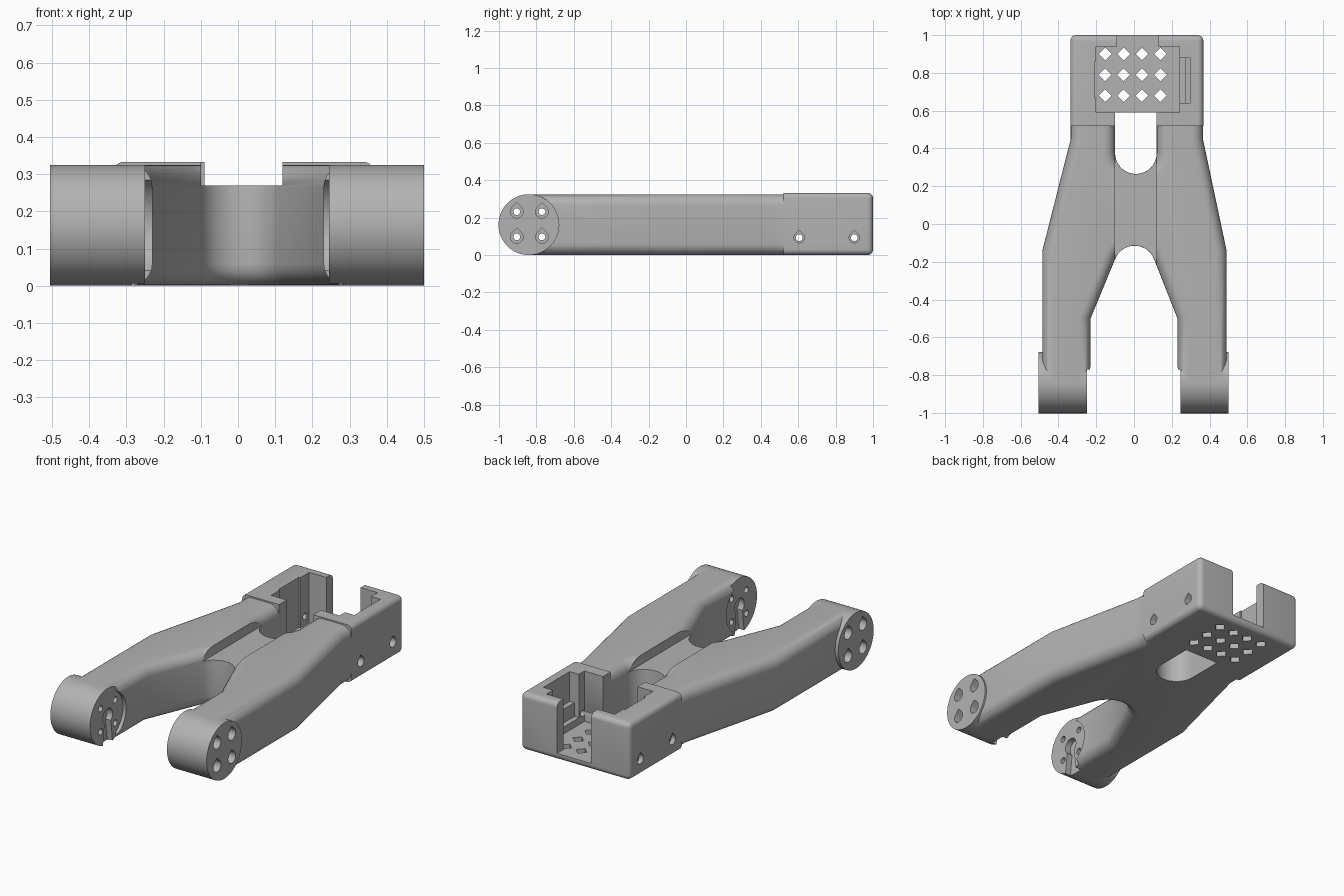
import bpy, bmesh
from math import cos, sin, radians

cube = bpy.data.objects.get("Cube")
if cube:
    bpy.data.objects.remove(cube, do_unlink=True)

grey = bpy.data.materials.new("plain grey")
grey.use_nodes = True
grey.diffuse_color = (0.45, 0.45, 0.45, 1)
grey.node_tree.nodes["Principled BSDF"].inputs["Base Color"].default_value = (0.45, 0.45, 0.45, 1)


def arc(cx, cy, r, start, end, steps):
    angles = [radians(start + (end - start) * i / steps) for i in range(steps + 1)]
    return [(cx + r * cos(a), cy + r * sin(a)) for a in angles]


def rect(u0, u1, v0, v1):
    return [(u0, v0), (u1, v0), (u1, v1), (u0, v1)]


def teardrop(y, z, r):
    return arc(y, z, r, 135, 405, 18) + [(y, z + r * 1.41)]


def circle(y, z, r, steps=48):
    return arc(y, z, r, 0, 360, steps)[:-1]


def prism(name, points, axis, low, high, bevel=0, keep=None):
    """Extrude a profile along x (y, z points) or z (x, y points)."""
    bm = bmesh.new()
    if axis == "X":
        verts = [bm.verts.new((low, u, v)) for u, v in points]
        move = (high - low, 0, 0)
    else:
        verts = [bm.verts.new((u, v, low)) for u, v in points]
        move = (0, 0, high - low)
    face = bm.faces.new(verts)
    ext = bmesh.ops.extrude_face_region(bm, geom=[face])
    bmesh.ops.translate(bm, vec=move,
                        verts=[g for g in ext["geom"] if isinstance(g, bmesh.types.BMVert)])
    bmesh.ops.recalc_face_normals(bm, faces=bm.faces)
    if bevel:
        edges = [e for e in bm.edges if keep(e.verts[0].co, e.verts[1].co)]
        bmesh.ops.bevel(bm, geom=edges, offset=bevel, segments=6, profile=0.5, affect="EDGES")
    mesh = bpy.data.meshes.new(name)
    bm.to_mesh(mesh)
    bm.free()
    mesh.materials.append(grey)
    obj = bpy.data.objects.new(name, mesh)
    bpy.context.collection.objects.link(obj)
    return obj


def combine(target, tool, operation="DIFFERENCE"):
    mod = target.modifiers.new("combine", "BOOLEAN")
    mod.operation, mod.solver, mod.object = operation, "EXACT", tool
    bpy.context.view_layer.objects.active = target
    bpy.ops.object.modifier_apply(modifier=mod.name)
    bpy.data.objects.remove(tool, do_unlink=True)


def cut(points, axis, low, high):
    combine(frame, prism("cutter", points, axis, low, high))


# Forked frame with rounded long edges
HEIGHT, FRONT, TAIL = 0.325, -0.84, 0.58
outline = ([(-0.335, TAIL), (-0.335, 0.45), (-0.485, -0.14), (-0.485, FRONT),
            (-0.23, FRONT), (-0.23, -0.5)]
           + arc(0.003, -0.225, 0.11, 157, 23, 16)
           + [(0.23, -0.5), (0.23, FRONT), (0.49, FRONT), (0.49, -0.14),
              (0.365, 0.45), (0.365, TAIL), (0.12, TAIL)]
           + arc(0.01, 0.375, 0.11, 0, -180, 20)
           + [(-0.1, TAIL)])


def frame_edges(a, b):
    if abs(a.z - b.z) > 0.01:
        return False
    at_end = abs(a.y - b.y) < 0.001 and (a.y < -0.8 or a.y > 0.55)
    under_slot = a.z < 0.1 and all(abs(p.x - 0.01) < 0.13 and p.y > 0.2 for p in (a, b))
    return not at_end and not under_slot


frame = prism("fork_frame", outline, "Z", 0, HEIGHT, 0.06, frame_edges)

# Raised rear housing
housing = prism("housing", rect(-0.337, 0.367, 0.52, 1), "Z", 0, 0.333, 0.03,
                lambda a, b: a.y > 0.9 or b.y > 0.9)
combine(frame, housing, "UNION")

# Central slot and lowered bridge
cut(rect(-0.1, 0.12, 0.45, 0.59), "Z", -0.1, 0.5)
cut(rect(-0.1, 0.12, -0.3, 0.59), "Z", 0.27, 0.5)

# Housing pocket, rear opening and side recesses
cut(rect(-0.2, 0.24, 0.59, 0.94), "Z", 0.04, 0.5)
cut(rect(-0.21, -0.15, 0.67, 0.86), "Z", 0.04, 0.5)
cut(rect(-0.09, 0.13, 0.9, 1.1), "Z", 0.04, 0.5)
cut(rect(0.2, 0.27, 0.64, 0.88), "Z", 0.08, 0.5)
cut(rect(0.2, 0.3, 0.64, 0.88), "Z", 0.16, 0.5)

# Diamond vents in the floor
for x in (-0.153, -0.055, 0.042, 0.14):
    for y in (0.68, 0.79, 0.9):
        cut(circle(x, y, 0.034, 4), "Z", -0.1, 0.1)

# Round joint ends, with recessed inner faces
AXLE = HEIGHT / 2
for outer, inner, side in ((-0.505, -0.25, -1), (0.5, 0.245, 1)):
    low, high = sorted((inner, inner - side * 0.06))
    cut(circle(FRONT, AXLE, 0.14), "X", low, high)
    cut(rect(-0.9, -0.77, -0.1, 0.5), "X", low, high)
    low, high = sorted((outer, inner))
    combine(frame, prism("joint", circle(FRONT, AXLE, AXLE, 64), "X", low, high), "UNION")
    # Keyhole on the inner face
    low, high = sorted((inner - side * 0.02, inner + side * 0.035))
    keyhole = arc(FRONT, AXLE, 0.045, -50, 230, 20) + [(FRONT - 0.05, -0.05), (FRONT + 0.05, -0.05)]
    cut(keyhole, "X", low, high)

# Screw holes through joints and housing walls, with wide outer seats
joint_holes = [(y, z, 0.15) for y in (-0.905, -0.77) for z in (0.097, 0.232)]
wall_holes = [(y, 0.093, 0.04) for y in (0.605, 0.9)]
for y, z, depth in joint_holes + wall_holes:
    cut(circle(y, z, 0.018, 20), "X", -0.7, 0.7)
    edge = 0.5 if y < 0 else 0.35
    radius = 0.034 if y < 0 else 0.028
    for low, high in ((-0.7, -edge + depth), (edge - depth, 0.7)):
        cut(teardrop(y, z, radius), "X", low, high)

# Smooth the rounded surfaces, keep the sharp edges
bpy.ops.object.select_all(action="DESELECT")
frame.select_set(True)
bpy.context.view_layer.objects.active = frame
bpy.ops.object.shade_smooth_by_angle(angle=radians(30))
